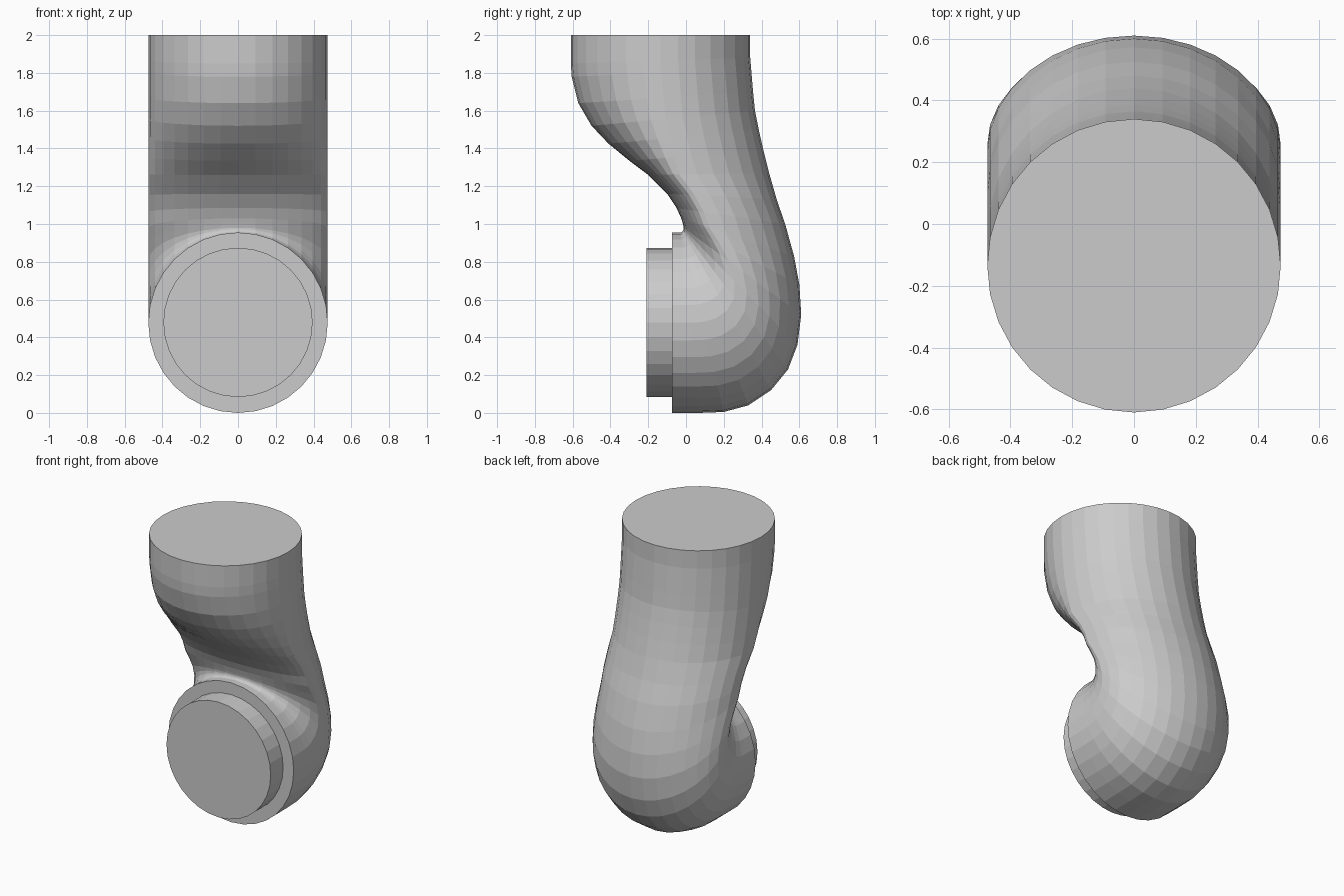
import bpy, bmesh, math
from mathutils import Vector, Matrix

if "Cube" in bpy.data.objects:
    bpy.data.objects.remove(bpy.data.objects["Cube"])

SIDES = 32
R = 0.475

# Elbow profile: inner (y, z) and outer (y, z) point of each cross-section
SECTIONS = [
    (-.075, .955, -.075, 0), (-.03, .955, .07, 0), (-.025, .957, .2, .005),
    (-.02, .96, .33, .04), (-.017, .963, .45, .12), (-.015, .967, .54, .23),
    (-.013, .972, .59, .36), (-.012, .98, .61, .52), (-.015, .995, .60, .68),
    (-.025, 1.03, .572, .83), (-.05, 1.085, .525, 1.0), (-.1, 1.16, .48, 1.13),
    (-.2, 1.26, .44, 1.27), (-.3, 1.335, .41, 1.39), (-.41, 1.425, .385, 1.5),
    (-.5, 1.52, .365, 1.6), (-.57, 1.64, .355, 1.7), (-.605, 1.78, .345, 1.82),
    (-.61, 1.85, .34, 1.88), (-.61, 2, .34, 2),
]


def finish(bm, name):
    bmesh.ops.recalc_face_normals(bm, faces=bm.faces)
    mesh = bpy.data.meshes.new(name)
    bm.to_mesh(mesh)
    bm.free()
    obj = bpy.data.objects.new(name, mesh)
    bpy.context.collection.objects.link(obj)
    return obj


def section_ring(bm, iy, iz, oy, oz):
    # Round on the outer side, flattened on the inner side of the neck
    inner, outer = Vector((0, iy, iz)), Vector((0, oy, oz))
    length = (outer - inner).length
    d = (outer - inner) / length
    back = max(length / 2, min(R, 0.75 * length))
    centre = outer - d * back
    ring = []
    for i in range(SIDES):
        a = 2 * math.pi * i / SIDES
        depth = back if math.cos(a) >= 0 else length - back
        ring.append(bm.verts.new(centre + d * depth * math.cos(a)
                                 + Vector((R * math.sin(a), 0, 0))))
    return ring


# Lofted elbow body
bm = bmesh.new()
rings = [section_ring(bm, *s) for s in SECTIONS]
for a, b in zip(rings, rings[1:]):
    for i in range(SIDES):
        j = (i + 1) % SIDES
        bm.faces.new((a[i], a[j], b[j], b[i]))
bm.faces.new(rings[0])
bm.faces.new(rings[-1])
finish(bm, "elbow_body")

# Round boss on the front flange
bm = bmesh.new()
bmesh.ops.create_cone(bm, cap_ends=True, segments=SIDES, radius1=0.395,
                      radius2=0.395, depth=0.155,
                      matrix=Matrix.Translation((0, -0.1325, 0.479))
                      @ Matrix.Rotation(math.pi / 2, 4, 'X'))
finish(bm, "front_boss")
